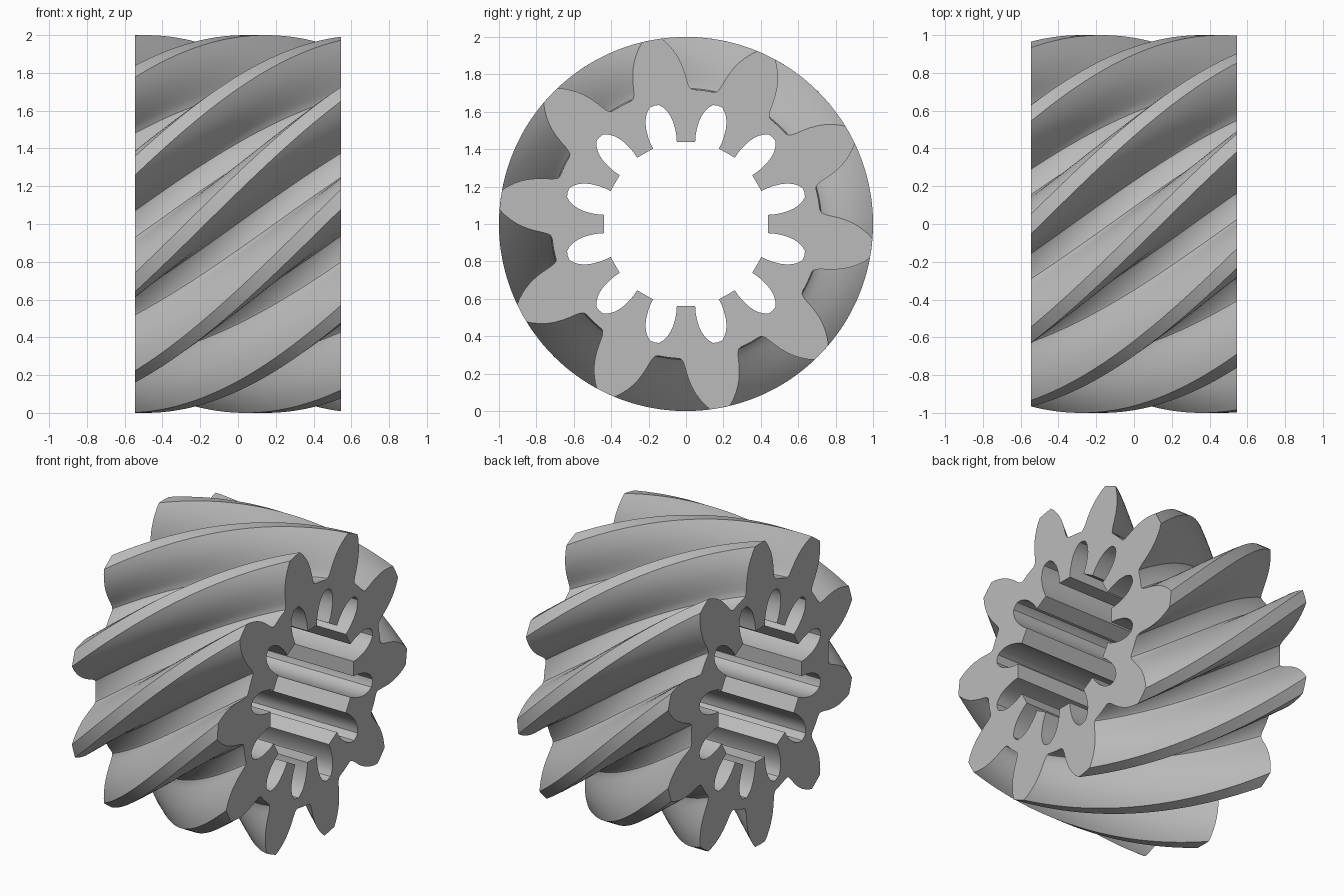
import bpy, bmesh
from math import cos, sin, radians

if "Cube" in bpy.data.objects:
    bpy.data.objects.remove(bpy.data.objects["Cube"], do_unlink=True)

HALF_WIDTH = 0.545
TWIST = radians(61.5)
SECTIONS = 40

# Half-profiles as (radius, half-angle in degrees) from tooth or slot centre
TOOTH = [(1.0, 0), (1.0, 3), (0.975, 4.4), (0.94, 6), (0.91, 7.2), (0.88, 8.2),
         (0.84, 9.3), (0.80, 10.2), (0.765, 10.9), (0.74, 11.6), (0.725, 12.4),
         (0.72, 13.4), (0.72, 18)]
SLOT = [(0.655, 0), (0.652, 2.2), (0.635, 3.9), (0.61, 5.6), (0.58, 6.9),
        (0.55, 7.8), (0.51, 8.5), (0.475, 8.8), (0.44, 8.6)]


def ring_profile(half, count, phase):
    """Mirror a half-profile and repeat it around the axis."""
    start = 1 if half[-1][1] * 2 * count >= 360 else 0
    left = [(r, -a) for r, a in reversed(half[1:])][start:]
    whole = left + half
    step = 360 / count
    return [(r, radians(phase + i * step + a)) for i in range(count) for r, a in whole]


def loft(bm, profile, sections, twist):
    """Sweep a closed profile along x with a steady twist; return end edges."""
    rings = []
    for s in range(sections + 1):
        t = s / sections
        x = HALF_WIDTH * (2 * t - 1)
        turn = twist * (1 - t)
        rings.append([bm.verts.new((x, r * cos(a + turn), 1 + r * sin(a + turn)))
                      for r, a in profile])
    n = len(profile)
    for lower, upper in zip(rings, rings[1:]):
        for i in range(n):
            j = (i + 1) % n
            bm.faces.new((lower[i], lower[j], upper[j], upper[i]))
    return [[bm.edges.get((ring[i], ring[(i + 1) % n])) for i in range(n)]
            for ring in (rings[0], rings[-1])]


# Helical outer teeth and straight splined bore
bm = bmesh.new()
outer_ends = loft(bm, ring_profile(TOOTH, 10, 28.5), SECTIONS, TWIST)
bore_ends = loft(bm, ring_profile(SLOT, 12, 15), 1, 0)

# Flat end faces between the outer rim and the bore
for outer, bore in zip(outer_ends, bore_ends):
    bmesh.ops.triangle_fill(bm, edges=outer + bore, use_beauty=True)
bmesh.ops.recalc_face_normals(bm, faces=bm.faces[:])

mesh = bpy.data.meshes.new("helical_gear")
bm.to_mesh(mesh)
bm.free()
gear = bpy.data.objects.new("helical_gear", mesh)
bpy.context.collection.objects.link(gear)

# Plain grey metal
color = (0.5, 0.5, 0.5, 1)
steel = bpy.data.materials.new("grey_steel")
steel.use_nodes = True
steel.diffuse_color = color
steel.node_tree.nodes["Principled BSDF"].inputs["Base Color"].default_value = color
mesh.materials.append(steel)

bpy.ops.object.select_all(action="DESELECT")
gear.select_set(True)
bpy.context.view_layer.objects.active = gear
bpy.ops.object.shade_smooth_by_angle(angle=radians(25))
